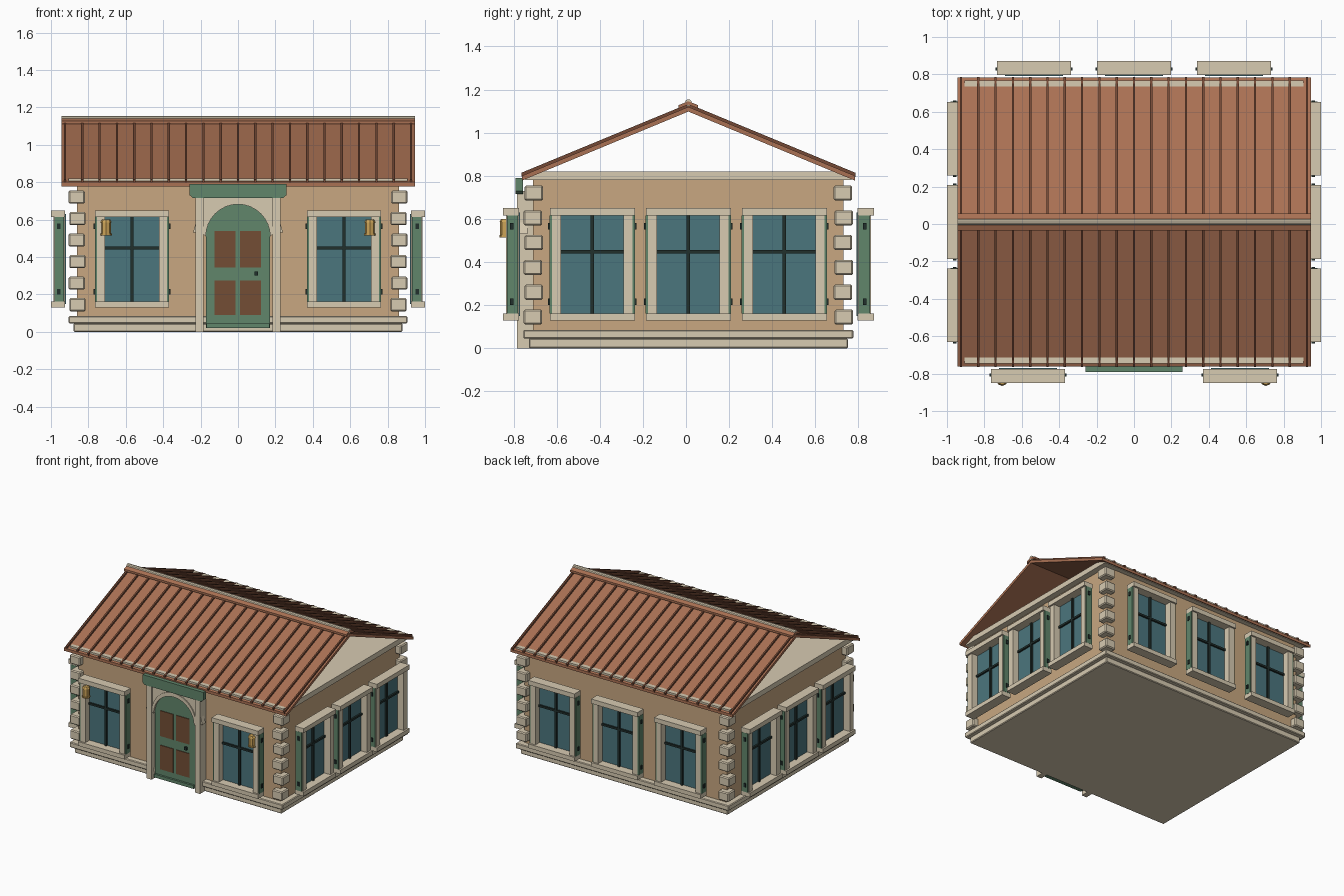
import bpy, bmesh
from math import pi, cos, sin
from mathutils import Matrix, Vector

if "Cube" in bpy.data.objects:
    bpy.data.objects.remove(bpy.data.objects["Cube"])

CY = 0.011                       # building centre in y
HX, HY = 0.86, 0.72              # wall half sizes
C = Matrix.Translation((0, CY, 0))


def mat(name, r, g, b):
    m = bpy.data.materials.new(name)
    m.diffuse_color = (r ** 2.2, g ** 2.2, b ** 2.2, 1)
    m.use_nodes = True
    m.node_tree.nodes["Principled BSDF"].inputs["Base Color"].default_value = m.diffuse_color
    return m


STUCCO = mat("stucco", .78, .65, .50)
STONE = mat("stone", .84, .79, .69)
ROOF = mat("roof_metal", .66, .44, .33)
SEAM = mat("roof_seam", .45, .29, .22)
GREEN = mat("green_paint", .38, .52, .42)
BROWN = mat("door_wood", .45, .31, .22)
GLASS = mat("glass", .30, .46, .49)
DARK = mat("dark_metal", .15, .20, .19)
GOLD = mat("brass", .80, .64, .35)


def finish(bm, name, m, M, bevel=0):
    bmesh.ops.recalc_face_normals(bm, faces=bm.faces)
    me = bpy.data.meshes.new(name)
    bm.to_mesh(me)
    bm.free()
    me.materials.append(m)
    ob = bpy.data.objects.new(name, me)
    ob.matrix_world = M
    bpy.context.collection.objects.link(ob)
    if bevel:
        b = ob.modifiers.new("bevel", 'BEVEL')
        b.width, b.segments = bevel, 1
    return ob


def boxes(name, m, items, M=C, bevel=0):
    """items: (x0, x1, y0, y1, z0, z1) boxes joined in one object"""
    bm = bmesh.new()
    for x0, x1, y0, y1, z0, z1 in items:
        T = Matrix.Translation(((x0 + x1) / 2, (y0 + y1) / 2, (z0 + z1) / 2))
        S = Matrix.Diagonal((abs(x1 - x0), abs(y1 - y0), abs(z1 - z0), 1))
        bmesh.ops.create_cube(bm, size=1, matrix=T @ S)
    return finish(bm, name, m, M, bevel)


def prism(bm, pts, depth):
    """extrude a closed 3D outline along a vector"""
    f = bm.faces.new([bm.verts.new(p) for p in pts])
    r = bmesh.ops.extrude_face_region(bm, geom=[f])
    bmesh.ops.translate(bm, vec=Vector(depth),
                        verts=[v for v in r['geom'] if isinstance(v, bmesh.types.BMVert)])


def chevrons(name, m, half, eave, ridge, low, top, spans):
    """inverted V section (roof shape) extruded over the given x spans"""
    bm = bmesh.new()
    sec = [(-half, eave + low), (-half, eave + top), (0, ridge + top),
           (half, eave + top), (half, eave + low), (0, ridge + low)]
    for x0, x1 in spans:
        prism(bm, [(x0, y, z) for y, z in sec], (x1 - x0, 0, 0))
    return finish(bm, name, m, C)


def arc(r, zc, n=16):
    return [(r * cos(pi * i / n), zc + r * sin(pi * i / n)) for i in range(n + 1)]


def outline(name, m, pts, y0, y1):
    bm = bmesh.new()
    prism(bm, [(x, y0, z) for x, z in pts], (0, y1 - y0, 0))
    return finish(bm, name, m, Matrix())


def cyl(bm, r, z0, z1, n, x=0, y=0, r2=None):
    bmesh.ops.create_cone(bm, cap_ends=True, segments=n, radius1=r, radius2=r if r2 is None else r2,
                          depth=z1 - z0, matrix=Matrix.Translation((x, y, (z0 + z1) / 2)))


# walls, plinth, cornice
boxes("walls", STUCCO, [(-HX, HX, -HY, HY, .05, .79)])
boxes("plinth_base", STONE, [(-.88, .88, -.74, .74, 0, .045)], bevel=.005)
boxes("plinth_top", STONE, [(-.905, .905, -.765, .765, .045, .085)], bevel=.005)
boxes("cornice", STONE, [(-.907, .907, -.757, .757, .78, .82)])

# corner quoins
q = []
for sx in (-1, 1):
    for sy in (-1, 1):
        for i in range(6):
            z = .11 + i * .115
            e = .004 * (i % 2)
            q.append((sx * (.815 + e), sx * (.902 + e), sy * (.678 - e), sy * (.764 - e), z, z + .07))
boxes("quoins", STONE, q, bevel=.007)

# roof with open gables, standing seams and ridge cap
chevrons("roof", ROOF, .772, .80, 1.12, -.022, 0, [(-.945, .945)])
chevrons("roof_seams", SEAM, .775, .80, 1.12, -.005, .014,
         [(-.925 + i * .0925 - .006, -.925 + i * .0925 + .006) for i in range(21)])
chevrons("ridge_cap", ROOF, .045, 1.112, 1.13, 0, .016, [(-.945, .945)])
bm = bmesh.new()
cyl(bm, .016, -.945, .945, 10)
finish(bm, "ridge_roll", STONE, C @ Matrix.Translation((0, 0, 1.139)) @ Matrix.Rotation(pi / 2, 4, 'Y'))


# windows: local x along the wall, -y outward from the wall plane
def window(name, M):
    W = .197
    boxes(name + "_glass", GLASS, [(-.155, .155, -.075, -.06, .15, .63)], M)
    boxes(name + "_muntins", DARK, [(-.008, .008, -.088, -.07, .16, .62),
                                    (-.15, .15, -.088, -.07, .44, .455)], M)
    boxes(name + "_surround", STONE, [(-W, W, -.14, -.065, .615, .65), (-W, W, -.14, -.065, .13, .162),
                                      (-.187, -.145, -.127, -.065, .16, .62),
                                      (.145, .187, -.127, -.065, .16, .62)], M)
    boxes(name + "_shutters", GREEN, [(s * .185, s * .198, -.122, -.07, .162, .615) for s in (-1, 1)], M)
    boxes(name + "_hinges", DARK, [(s * .195, s * .205, -.107, -.09, z, z + .03)
                                   for s in (-1, 1) for z in (.2, .55)], M)


for name, ang, off, places in (("front_window", 0, HY, (-.567, .567)),
                               ("back_window", pi, HY, (-.535, 0, .535)),
                               ("right_window", pi / 2, HX, (-.445, 0, .445)),
                               ("left_window", -pi / 2, HX, (-.445, 0, .445))):
    for i, u in enumerate(places):
        window(f"{name}_{i + 1}", C @ Matrix.Rotation(ang, 4, 'Z') @ Matrix.Translation((u, -off, 0)))

# arched door with panels and knob
I = Matrix()
outline("door", GREEN, [(-.172, .02), (.172, .02)] + arc(.172, .51), -.763, -.70)
boxes("door_panels", BROWN, [(x, x + .112, -.768, -.75, a, b)
                             for x in (-.125, .012) for a, b in ((.345, .54), (.09, .275))], I)
boxes("door_sill", GREEN, [(-.168, .168, -.778, -.74, .02, .045)], I)
boxes("door_knob", DARK, [(.088, .108, -.782, -.765, .30, .322)], I)

# door arch, spandrel, posts and brackets
outline("door_arch", STONE, arc(.188, .523) + arc(.172, .51)[::-1], -.78, -.71)
outline("door_spandrel", STONE, [(.19, .523), (.19, .73), (-.19, .73), (-.19, .523)] + arc(.186, .523)[::-1],
        -.772, -.71)
boxes("door_posts", STONE, [(s * .184, s * .226, -.785, -.71, 0, .73) for s in (-1, 1)], I)
bm = bmesh.new()
for s in (-1, 1):
    prism(bm, [(s * .222, -.775, .60), (s * .24, -.775, .53), (s * .222, -.775, .53)], (0, .04, 0))
finish(bm, "door_brackets", STONE, I)

# blank green board over the door
outline("door_board", GREEN, [(-.258, .73), (-.24, .715), (.24, .715), (.258, .73), (.258, .79), (-.258, .79)],
        -.79, -.755)

# wall lanterns on the front windows
for side, x in (("left", -.705), ("right", .705)):
    bm = bmesh.new()
    cyl(bm, .026, .525, .585, 8, x, -.836)
    cyl(bm, .03, .515, .525, 8, x, -.836)
    cyl(bm, .03, .585, .60, 8, x, -.836, .022)
    finish(bm, side + "_lantern", GOLD, I)
